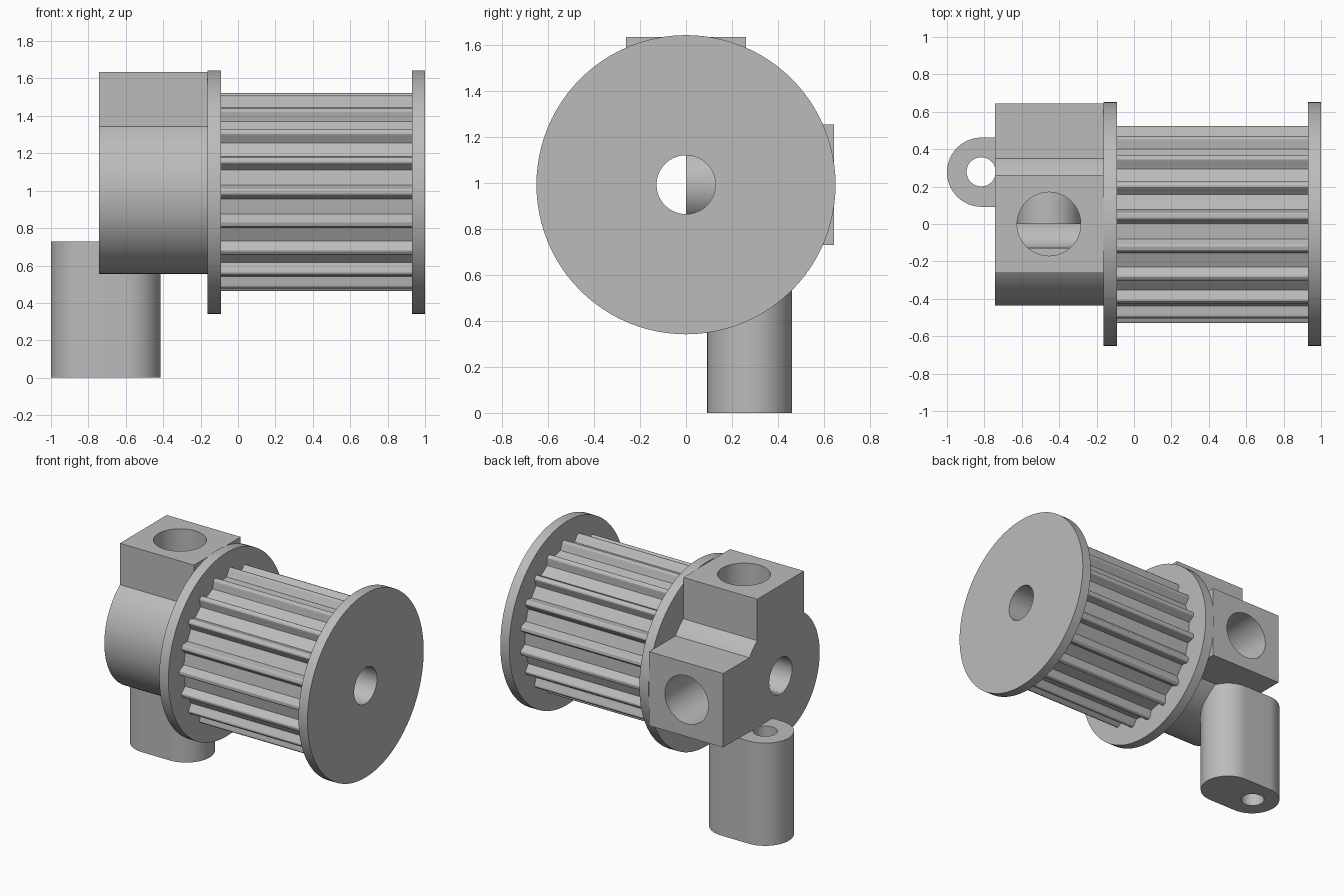
import bpy, bmesh, math

if "Cube" in bpy.data.objects:
    bpy.data.objects.remove(bpy.data.objects["Cube"])

AXIS_Z = 0.993          # height of the shaft axis
SEGS = 96
TEETH = 19

metal = bpy.data.materials.new("grey_metal")
metal.diffuse_color = (0.5, 0.5, 0.5, 1)
metal.use_nodes = True
metal.node_tree.nodes["Principled BSDF"].inputs["Base Color"].default_value = metal.diffuse_color


def prism(name, outline, start, end, to_world):
    """Extrude a 2D outline; to_world maps (a, b, depth) to x, y, z."""
    bm = bmesh.new()
    rings = [[bm.verts.new(to_world(a, b, d)) for a, b in outline] for d in (start, end)]
    n = len(outline)
    bm.faces.new(rings[0])
    bm.faces.new(rings[1])
    for i in range(n):
        j = (i + 1) % n
        bm.faces.new((rings[0][i], rings[0][j], rings[1][j], rings[1][i]))
    bmesh.ops.recalc_face_normals(bm, faces=bm.faces)
    mesh = bpy.data.meshes.new(name)
    bm.to_mesh(mesh)
    bm.free()
    mesh.materials.append(metal)
    obj = bpy.data.objects.new(name, mesh)
    bpy.context.collection.objects.link(obj)
    return obj


def along_x(a, b, d):
    return (d, a, AXIS_Z + b)


def along_y(a, b, d):
    return (a, d, AXIS_Z + b)


def along_z(a, b, d):
    return (a, b, d)


def arc(cx, cy, r, a0=0, a1=360, n=SEGS, closed=False):
    steps = n if closed else n - 1
    return [(cx + r * math.cos(math.radians(a0 + (a1 - a0) * i / steps)),
             cy + r * math.sin(math.radians(a0 + (a1 - a0) * i / steps))) for i in range(n)]


def circle(cx, cy, r, n=SEGS):
    return arc(cx, cy, r, n=n, closed=True)


def rect(a0, a1, b0, b1):
    return [(a0, b0), (a1, b0), (a1, b1), (a0, b1)]


def combine(obj, tool, operation):
    """Apply a boolean and discard the tool."""
    mod = obj.modifiers.new("boolean", 'BOOLEAN')
    mod.operation, mod.solver, mod.object = operation, 'EXACT', tool
    bpy.context.view_layer.update()
    mesh = bpy.data.meshes.new_from_object(
        obj.evaluated_get(bpy.context.evaluated_depsgraph_get()))
    obj.modifiers.clear()
    obj.data = mesh
    bpy.data.objects.remove(tool)


def cut_bore(obj):
    combine(obj, prism("bore_cutter", circle(0, 0, 0.128, 64), -1.2, 1.2, along_x), 'DIFFERENCE')


# Toothed drum: narrow rounded ridges between flat grooves
tooth = [(-0.038, 0.478), (-0.024, 0.508), (-0.021, 0.517), (-0.016, 0.526), (-0.009, 0.530)]
tooth += [(-t, r) for t, r in reversed(tooth)]
drum_outline = []
for k in range(TEETH):
    centre = math.pi + k * 2 * math.pi / TEETH
    for t, r in tooth:
        drum_outline.append((r * math.cos(centre + t / r), r * math.sin(centre + t / r)))
drum = prism("toothed_drum", drum_outline, -0.09, 0.93, along_x)
cut_bore(drum)

# Belt-retaining flanges
flanges = []
for name, x0, x1 in (("inner_flange", -0.162, -0.09), ("outer_flange", 0.93, 1.0)):
    flange = prism(name, circle(0, 0, 0.651), x0, x1, along_x)
    cut_bore(flange)
    flanges.append(flange)

# Hub with two clamp blocks, each carrying a screw hole down to the axis
HX0, HX1, HOLE_X = -0.742, -0.162, -0.455
hub = prism("hub", circle(0, 0, 0.437), HX0, HX1, along_x)
for outline in (rect(-0.262, 0.262, 0, 0.643), rect(0, 0.643, -0.262, 0.262)):
    combine(hub, prism("block", outline, HX0, HX1, along_x), 'UNION')
cut_bore(hub)
combine(hub, prism("top_hole", circle(HOLE_X, 0, 0.17, 64), AXIS_Z, 1.9, along_z), 'DIFFERENCE')
combine(hub, prism("back_hole", circle(HOLE_X, 0, 0.17, 64), 0, 0.9, along_y), 'DIFFERENCE')

# Rounded post under the hub with a vertical pin hole
post_outline = (arc(-0.815, 0.277, 0.185, 90, 270, 40)
                + arc(-0.60, 0.277, 0.185, -90, 90, 40))
post = prism("post", post_outline, 0, 0.728, along_z)
combine(post, prism("pin_hole", circle(-0.817, 0.279, 0.078, 48), -0.2, 1, along_z), 'DIFFERENCE')

# Smooth the curved walls, keep edges sharp
bpy.ops.object.select_all(action='DESELECT')
for obj in [drum, hub, post] + flanges:
    obj.select_set(True)
bpy.context.view_layer.objects.active = drum
bpy.ops.object.shade_smooth_by_angle(angle=math.radians(25))
